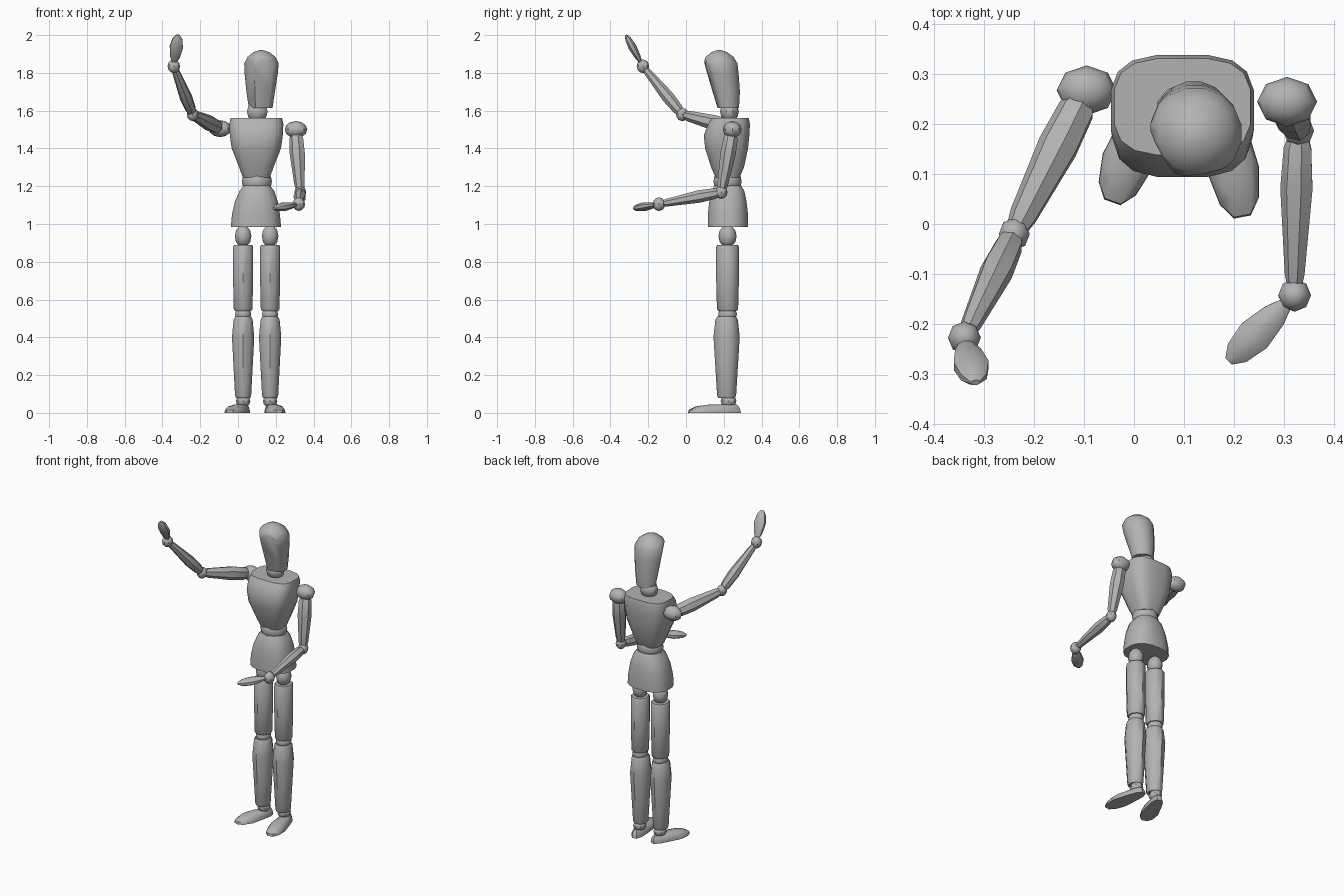
import bpy, bmesh, math
from mathutils import Vector, Matrix

cube = bpy.data.objects.get("Cube")
if cube:
    bpy.data.objects.remove(cube, do_unlink=True)

grey = bpy.data.materials.new("matte grey")
grey.use_nodes = True
COLOUR = (0.45, 0.45, 0.45, 1)
grey.diffuse_color = COLOUR
grey.node_tree.nodes["Principled BSDF"].inputs["Base Color"].default_value = COLOUR
parts = []


def finish(name, bm):
    bmesh.ops.recalc_face_normals(bm, faces=bm.faces)
    mesh = bpy.data.meshes.new(name)
    bm.to_mesh(mesh)
    bm.free()
    mesh.materials.append(grey)
    obj = bpy.data.objects.new(name, mesh)
    bpy.context.collection.objects.link(obj)
    parts.append(obj)
    return obj


def loft(rings, sides, power=2.0):
    """Skin superellipse rings given as (x, y, z, rx, ry)."""
    bm = bmesh.new()
    loops = []
    for x, y, z, rx, ry in rings:
        loop = []
        for i in range(sides):
            a = math.tau * (i + 0.5) / sides
            c, s = math.cos(a), math.sin(a)
            px = math.copysign(abs(c) ** (2 / power), c) * rx
            py = math.copysign(abs(s) ** (2 / power), s) * ry
            loop.append(bm.verts.new((x + px, y + py, z)))
        loops.append(loop)
    for low, high in zip(loops, loops[1:]):
        for i in range(sides):
            j = (i + 1) % sides
            bm.faces.new((low[i], low[j], high[j], high[i]))
    bm.faces.new(loops[0][::-1])
    bm.faces.new(loops[-1])
    return bm


def limb(name, start, end, profile, sides=7, flat=1.0, side_axis=(1, 0, 0)):
    """Tapered bar; profile is (fraction along, radius), flat scales its thickness."""
    start, end = Vector(start), Vector(end)
    length = (end - start).length
    bm = loft([(0, 0, t * length, r, r * flat) for t, r in profile], sides)
    w = (end - start).normalized()
    v = w.cross(Vector(side_axis)).normalized()
    u = v.cross(w)
    turn = Matrix((u, v, w)).transposed().to_4x4()
    bmesh.ops.transform(bm, matrix=Matrix.Translation(start) @ turn, verts=bm.verts)
    return finish(name, bm)


def ball(name, centre, size, segments=8, rings=6):
    bm = bmesh.new()
    bmesh.ops.create_uvsphere(bm, u_segments=segments, v_segments=rings, radius=1)
    place = Matrix.Translation(centre) @ Matrix.Diagonal((*size, 1))
    bmesh.ops.transform(bm, matrix=place, verts=bm.verts)
    return finish(name, bm)


# Head: leaning egg with two flat planes meeting in a ridge down the face
bm = loft([(.12, .222, 1.615, .064, .060), (.12, .21, 1.70, .077, .077),
           (.123, .19, 1.80, .09, .09), (.124, .182, 1.85, .093, .092),
           (.124, .178, 1.885, .075, .075), (.124, .176, 1.91, .042, .042),
           (.124, .176, 1.92, .012, .012)], 16)
yaw = math.radians(25)
facing = Vector((-math.sin(yaw), -math.cos(yaw), 0))
chin = Vector((.12, .222, 1.615)) + facing * .062
brow = Vector((.124, .182, 1.85)) + facing * .094
for side in (-1, 1):
    across = Matrix.Rotation(side * math.radians(35), 3, 'Z') @ facing.cross(Vector((0, 0, 1)))
    normal = across.cross(brow - chin).normalized()
    if normal.dot(facing) < 0:
        normal = -normal
    cut = bmesh.ops.bisect_plane(bm, geom=bm.verts[:] + bm.edges[:] + bm.faces[:],
                                 plane_co=chin, plane_no=normal, clear_outer=True)
    edges = [e for e in cut["geom_cut"] if isinstance(e, bmesh.types.BMEdge)]
    bmesh.ops.contextual_create(bm, geom=edges)
finish("head", bm)
ball("neck", (.102, .23, 1.595), (.058, .05, .055), 10)

# Torso
finish("chest", loft([(.097, .22, 1.245, .072, .064), (.097, .22, 1.30, .092, .088),
                      (.097, .215, 1.40, .132, .115), (.097, .215, 1.47, .142, .122),
                      (.097, .228, 1.53, .145, .112), (.097, .235, 1.56, .138, .098)], 16, 3.2))
ball("waist", (.1, .22, 1.225), (.08, .075, .07), 12, 8)
finish("pelvis", loft([(.095, .222, .985, .135, .108), (.095, .222, 1.05, .129, .108),
                       (.097, .222, 1.12, .115, .1), (.1, .222, 1.175, .093, .088),
                       (.1, .222, 1.205, .07, .07)], 16, 2.5))

# Legs
for side, x, toe, heel in (("right", .027, (-.045, .04, 0), (.045, .285, 0)),
                           ("left", .17, (.218, .01, 0), (.165, .292, 0))):
    ball(side + "_hip_joint", (x, .22, .935), (.046, .048, .06), 10)
    limb(side + "_thigh", (x, .22, .54), (x, .22, .89),
         [(0, .046), (.03, .052), (.5, .056), (.97, .056), (1, .05)], 10, 1.08)
    ball(side + "_knee_joint", (x, .22, .522), (.045, .05, .042), 10)
    limb(side + "_calf", (x, .215, .08), (x, .215, .51),
         [(0, .04), (.03, .045), (.45, .055), (.75, .062), (.96, .053), (1, .044)], 10, 1.12)
    ball(side + "_ankle_joint", (x, .225, .062), (.038, .042, .034))
    # Foot: flat-bottomed wedge along the heel-to-toe line
    toe, heel = Vector(toe), Vector(heel)
    way = toe - heel
    bm = loft([(0, 0, 0, way.length / 2, .053), (0, 0, .015, way.length * .49, .052),
               (-.015, 0, .034, way.length * .41, .042),
               (-.045, 0, .044, way.length * .26, .026)], 12, 2.4)
    for v in bm.verts:
        if v.co.x < 0:
            v.co.y *= .8
    place = Matrix.Translation((toe + heel) / 2) @ Matrix.Rotation(math.atan2(way.y, way.x), 4, 'Z')
    bmesh.ops.transform(bm, matrix=place, verts=bm.verts)
    finish(side + "_foot", bm)

# Arms: the right one waves, the left one is bent forward
UPPER = [(0, .028), (.06, .038), (.35, .042), (.9, .029), (1, .022)]
FORE = [(0, .02), (.08, .029), (.35, .034), (.92, .021), (1, .016)]
HAND = [(0, .015), (.2, .028), (.55, .038), (.85, .028), (1, .01)]
ARMS = {
    "right": [(-.095, .268, 1.505), (-.24, -.02, 1.58), (-.34, -.228, 1.835),
              (-.318, -.318, 2.0), (1, 0, 0)],
    "left": [(.307, .245, 1.5), (.33, .187, 1.168), (.322, -.143, 1.105),
             (.19, -.275, 1.082), (1, -1, 0)],
}
for side, (shoulder, elbow, wrist, tip, spread) in ARMS.items():
    s, e, w, t = (Vector(p) for p in (shoulder, elbow, wrist, tip))
    ball(side + "_shoulder_joint", s, (.06, .05, .045))
    limb(side + "_upper_arm", s.lerp(e, .08), e.lerp(s, .04), UPPER)
    ball(side + "_elbow_joint", e, (.031, .033, .035))
    limb(side + "_forearm", e.lerp(w, .03), w.lerp(e, .06), FORE)
    ball(side + "_wrist_joint", w, (.033, .033, .036))
    limb(side + "_hand", w.lerp(t, .14), t, HAND, 8, .62, spread)

# Soft shading with crisp facet edges
bpy.ops.object.select_all(action='DESELECT')
for obj in parts:
    obj.select_set(True)
bpy.context.view_layer.objects.active = parts[0]
bpy.ops.object.shade_smooth_by_angle(angle=math.radians(38))
